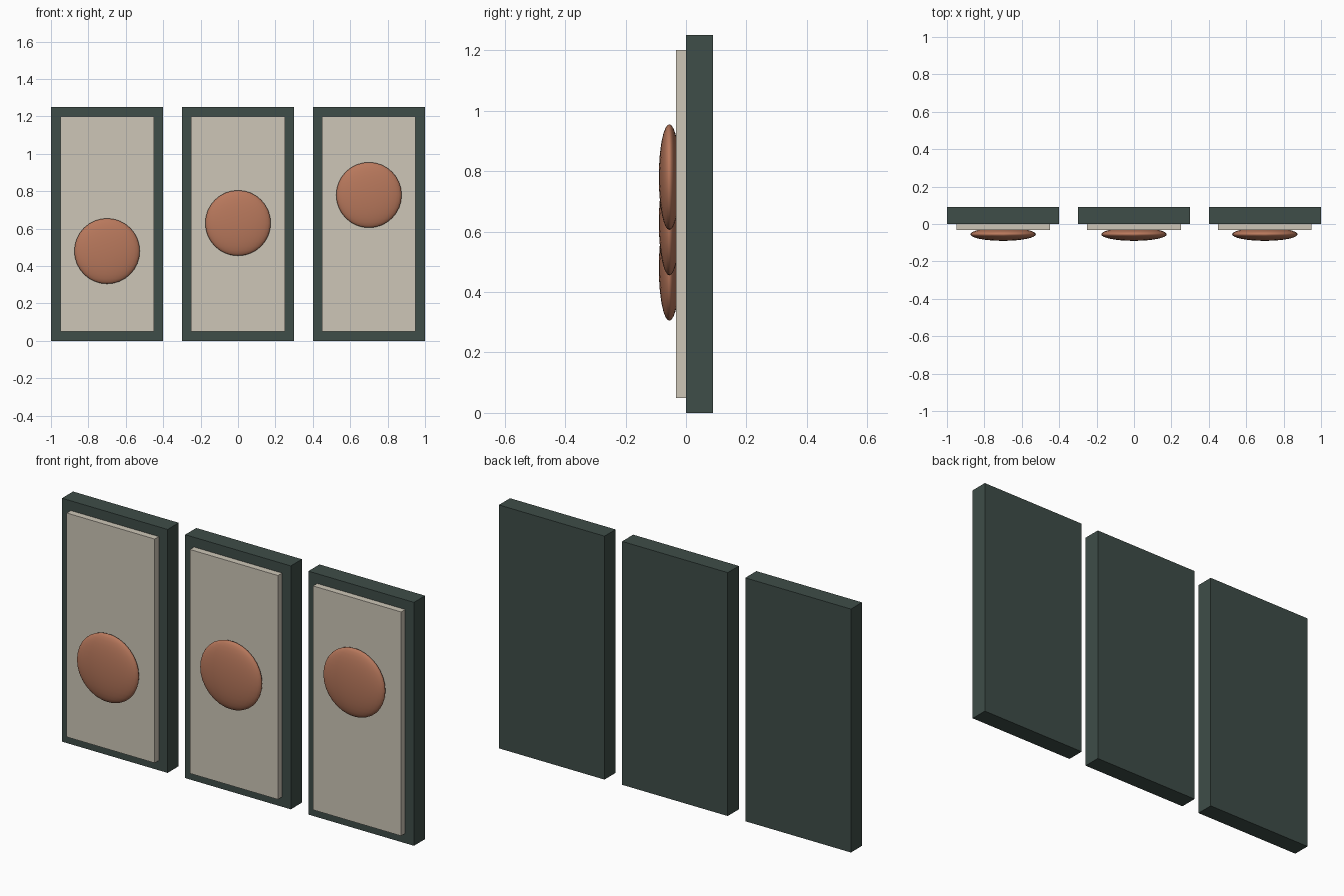
import bpy

cube = bpy.data.objects.get("Cube")
if cube:
    bpy.data.objects.remove(cube, do_unlink=True)


def material(name, srgb):
    colour = [((c / 255 + 0.055) / 1.055) ** 2.4 for c in srgb] + [1]
    mat = bpy.data.materials.new(name)
    mat.use_nodes = True
    mat.diffuse_color = colour
    mat.node_tree.nodes["Principled BSDF"].inputs["Base Color"].default_value = colour
    return mat


dark_green = material("dark green", (62, 77, 72))
cream = material("cream", (205, 198, 183))
copper = material("copper", (184, 120, 92))


def finish(name, mat):
    obj = bpy.context.object
    obj.name = name
    obj.data.materials.append(mat)
    bpy.ops.object.transform_apply(location=False, rotation=False, scale=True)


def box(name, mat, x, width, front, back, bottom, top):
    bpy.ops.mesh.primitive_cube_add(size=1, location=(x, (front + back) / 2, (bottom + top) / 2))
    bpy.context.object.scale = (width, back - front, top - bottom)
    finish(name, mat)


def disc(name, mat, x, z):
    bpy.ops.mesh.primitive_uv_sphere_add(segments=32, ring_count=16, radius=0.175,
                                         location=(x, -0.055, z))
    bpy.context.object.scale.y = 0.2
    finish(name, mat)
    bpy.ops.object.shade_smooth()


# Three upright boards, each with a raised panel and a domed disc stepping upwards
for side, x, height in (("right", -0.7, 0.48), ("middle", 0, 0.63), ("left", 0.7, 0.78)):
    box(side + "_backing_board", dark_green, x, 0.6, 0, 0.09, 0, 1.25)
    box(side + "_front_panel", cream, x, 0.5, -0.033, 0, 0.05, 1.2)
    disc(side + "_domed_disc", copper, x, height)
